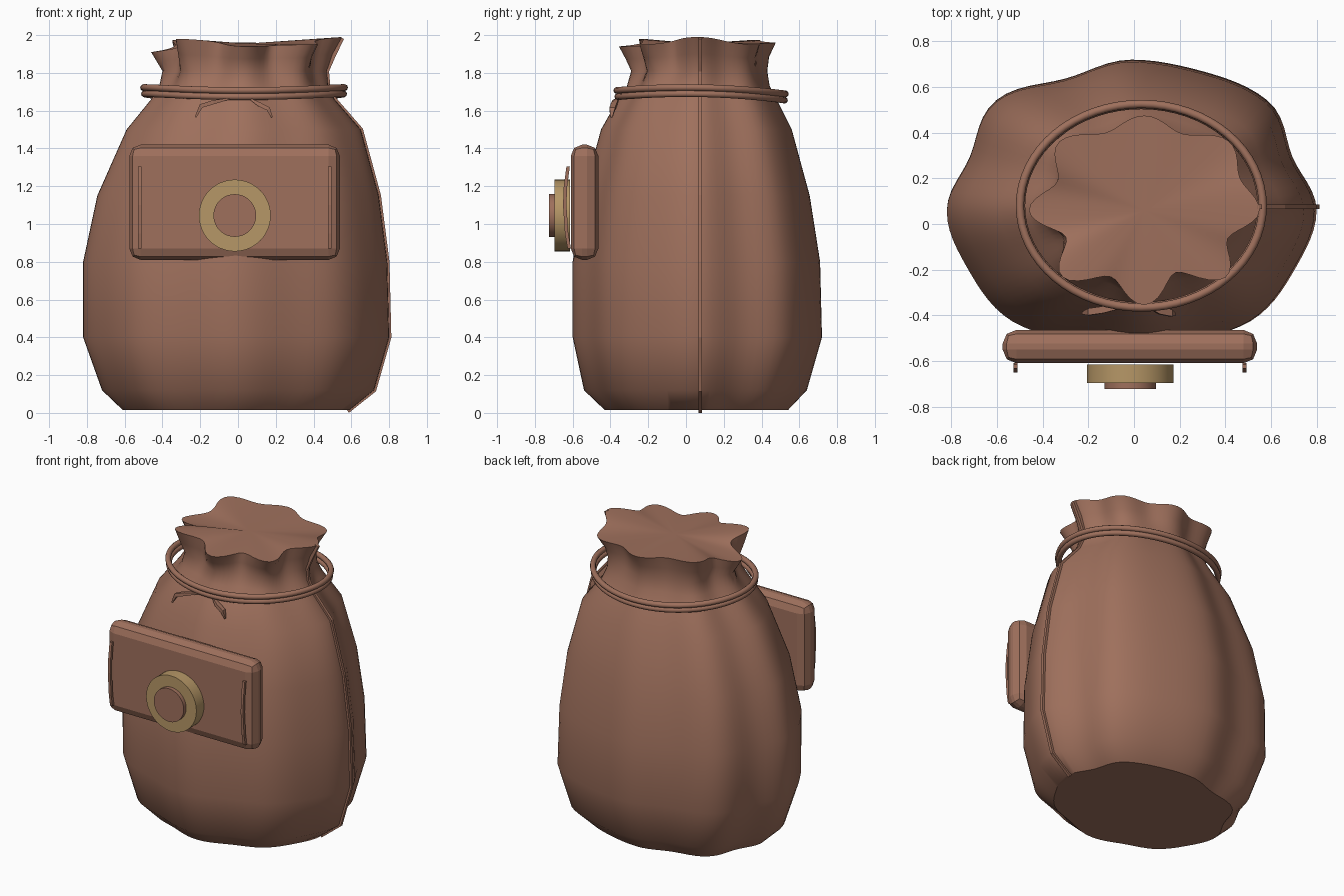
import bpy, bmesh, math
from mathutils import Vector

if "Cube" in bpy.data.objects:
    bpy.data.objects.remove(bpy.data.objects["Cube"])


def material(name, rgb):
    m = bpy.data.materials.new(name)
    m.use_nodes = True
    m.diffuse_color = (*rgb, 1)
    m.node_tree.nodes["Principled BSDF"].inputs["Base Color"].default_value = (*rgb, 1)
    return m


leather = material("brown leather", (0.345, 0.162, 0.108))
brass = material("dull brass", (0.47, 0.31, 0.135))


def finish(name, bm, mat, angle=None):
    bmesh.ops.recalc_face_normals(bm, faces=bm.faces)
    mesh = bpy.data.meshes.new(name)
    bm.to_mesh(mesh)
    bm.free()
    mesh.materials.append(mat)
    ob = bpy.data.objects.new(name, mesh)
    bpy.context.collection.objects.link(ob)
    if angle:
        bpy.ops.object.select_all(action='DESELECT')
        ob.select_set(True)
        bpy.context.view_layer.objects.active = ob
        bpy.ops.object.shade_smooth_by_angle(angle=math.radians(angle))
    return ob


def strip(name, points, half_x, half_y, taper=False):
    """Square-section bar swept along a path."""
    bm = bmesh.new()
    rings = []
    for i, p in enumerate(points):
        a, b = points[max(i - 1, 0)], points[min(i + 1, len(points) - 1)]
        along = (Vector(b) - Vector(a)).normalized()
        side = Vector((0, 1, 0))
        across = along.cross(side).normalized()
        s = 0.35 if taper and i in (0, len(points) - 1) else 1
        rings.append([bm.verts.new(Vector(p) + across * half_x * u * s + side * half_y * v * s)
                      for u, v in ((-1, -1), (1, -1), (1, 1), (-1, 1))])
    for r, t in zip(rings, rings[1:]):
        for k in range(4):
            bm.faces.new((r[k], r[k - 1], t[k - 1], t[k]))
    bm.faces.new(rings[0])
    bm.faces.new(rings[-1])
    return finish(name, bm, leather)


# Sack rings: height, centre x, radius x, centre y, radius y, fold depth
PROFILE = [
    (0.015, -0.01, 0.60, 0.055, 0.485, 0.06),
    (0.12, 0.0, 0.72, 0.05, 0.59, 0.06),
    (0.40, -0.01, 0.81, 0.06, 0.66, 0.06),
    (0.80, -0.015, 0.805, 0.055, 0.655, 0.06),
    (1.15, 0.0, 0.745, 0.055, 0.60, 0.06),
    (1.50, 0.03, 0.62, 0.055, 0.505, 0.06),
    (1.66, 0.025, 0.485, 0.06, 0.42, 0.07),
    (1.73, 0.03, 0.447, 0.065, 0.378, 0.09),
    (1.81, 0.035, 0.435, 0.07, 0.36, 0.13),
    (1.88, 0.035, 0.465, 0.06, 0.38, 0.18),
    (1.95, 0.045, 0.505, 0.06, 0.415, 0.24),
]
# Per-lobe rim height, and how deep each valley is on the body and at the mouth
LOBE_LIFT = [0.04, 0.0, 0.01, 0.025, -0.04, 0.03, -0.01, 0.0]
BODY_VALLEY = [1.3, 0.3, 1.2, 1.2, 0.4, 0.8, 0.8, 0.4]
MOUTH_VALLEY = [0.5, 0.6, 0.55, 0.85, 1.1, 1.0, 1.2, 0.9]
SIDES = 96

bm = bmesh.new()
rings = []
for level, (z, cx, rx, cy, ry, fold) in enumerate(PROFILE):
    ring = []
    mouth = min(1, max(0, (level - 5) / 4))
    for i in range(SIDES):
        t = math.tau * i / SIDES
        f = 8 * i / SIDES
        k, w = int(f), (1 - math.cos(math.pi * (f % 1))) / 2
        valley = BODY_VALLEY[k] * (1 - mouth) + MOUTH_VALLEY[k] * mouth
        # The back corners are fuller than the front ones
        bulge = 0.035 if i < SIDES / 2 else -0.02 * (1 - mouth)
        r = 1 - fold * valley * (1 - math.cos(8 * t)) / 2 + bulge * math.sin(2 * t) ** 2
        lift = LOBE_LIFT[k] * (1 - w) + LOBE_LIFT[(k + 1) % 8] * w
        lift *= max(0, level - 8) / 2
        ring.append(bm.verts.new((cx + rx * r * math.cos(t), cy + ry * r * math.sin(t), z + lift)))
    rings.append(ring)
for a, b in zip(rings, rings[1:]):
    for i in range(SIDES):
        bm.faces.new((a[i - 1], a[i], b[i], b[i - 1]))
bm.faces.new(rings[0])
middle = bm.verts.new((0.045, 0.06, 1.955))
for i in range(SIDES):
    bm.faces.new((rings[-1][i - 1], rings[-1][i], middle))
finish("sack", bm, leather, 40)

# Side seam follows the sack outline
seam = [(cx + rx, 0.075, z) for z, cx, rx, cy, ry, fold in PROFILE]
seam[0] = (seam[0][0] - 0.01, 0.075, 0.01)
seam[-1] = (seam[-1][0], 0.075, 1.985)
strip("side_seam", seam, 0.012, 0.01)


# Drawstring loops around the neck
def loop(name, z, rx, ry, thick):
    bm = bmesh.new()
    n, m = 64, 10
    grid = []
    for i in range(n):
        t = math.tau * i / n
        row = []
        for j in range(m):
            p = math.tau * j / m
            out = thick * math.cos(p)
            y = (ry + out) * math.sin(t)
            sway = 0.012 * math.cos(2 * t) - 0.02 * y
            row.append(bm.verts.new((0.032 + (rx + out) * math.cos(t), 0.08 + y,
                                     z + sway + thick * math.sin(p))))
        grid.append(row)
    for i in range(n):
        for j in range(m):
            bm.faces.new((grid[i - 1][j - 1], grid[i][j - 1], grid[i][j], grid[i - 1][j]))
    finish(name, bm, leather, 60)


loop("upper_drawstring", 1.71, 0.532, 0.446, 0.018)
loop("lower_drawstring", 1.677, 0.527, 0.441, 0.018)

# Front pouch flap with bevelled edges
bm = bmesh.new()
bmesh.ops.create_cube(bm, size=1)
for v in bm.verts:
    v.co = (-0.018 + v.co.x * 1.115, -0.537 + v.co.y * 0.146, 1.115 + v.co.z * 0.61)
bmesh.ops.bevel(bm, geom=bm.edges[:], offset=0.06, segments=2, profile=0.5, affect='EDGES')
finish("front_flap", bm, leather)

# Raised stitches near both ends of the flap
for name, x in (("right_stitch", -0.52), ("left_stitch", 0.485)):
    path = [(x, -0.618, 0.87), (x, -0.632, 0.95), (x, -0.642, 1.1), (x, -0.638, 1.2), (x, -0.624, 1.305)]
    strip(name, path, 0.009, 0.009)


# Round clasp
def disc(name, radius, y0, y1, mat):
    bm = bmesh.new()
    bmesh.ops.create_cone(bm, cap_ends=True, segments=48, radius1=radius, radius2=radius, depth=y1 - y0)
    for v in bm.verts:
        v.co = (-0.017 + v.co.x, (y0 + y1) / 2 + v.co.z, 1.045 + v.co.y)
    finish(name, bm, mat, 30)


disc("clasp_ring", 0.19, -0.697, -0.615, brass)
disc("clasp_button", 0.113, -0.724, -0.65, leather)

# Pinched creases below the drawstring
strip("right_crease", [(-0.225, -0.39, 1.565), (-0.195, -0.385, 1.625), (-0.13, -0.375, 1.645), (-0.04, -0.36, 1.665)],
      0.011, 0.015, True)
strip("left_crease", [(0.18, -0.395, 1.565), (0.16, -0.39, 1.61), (0.11, -0.38, 1.635), (0.06, -0.36, 1.665)],
      0.011, 0.015, True)
